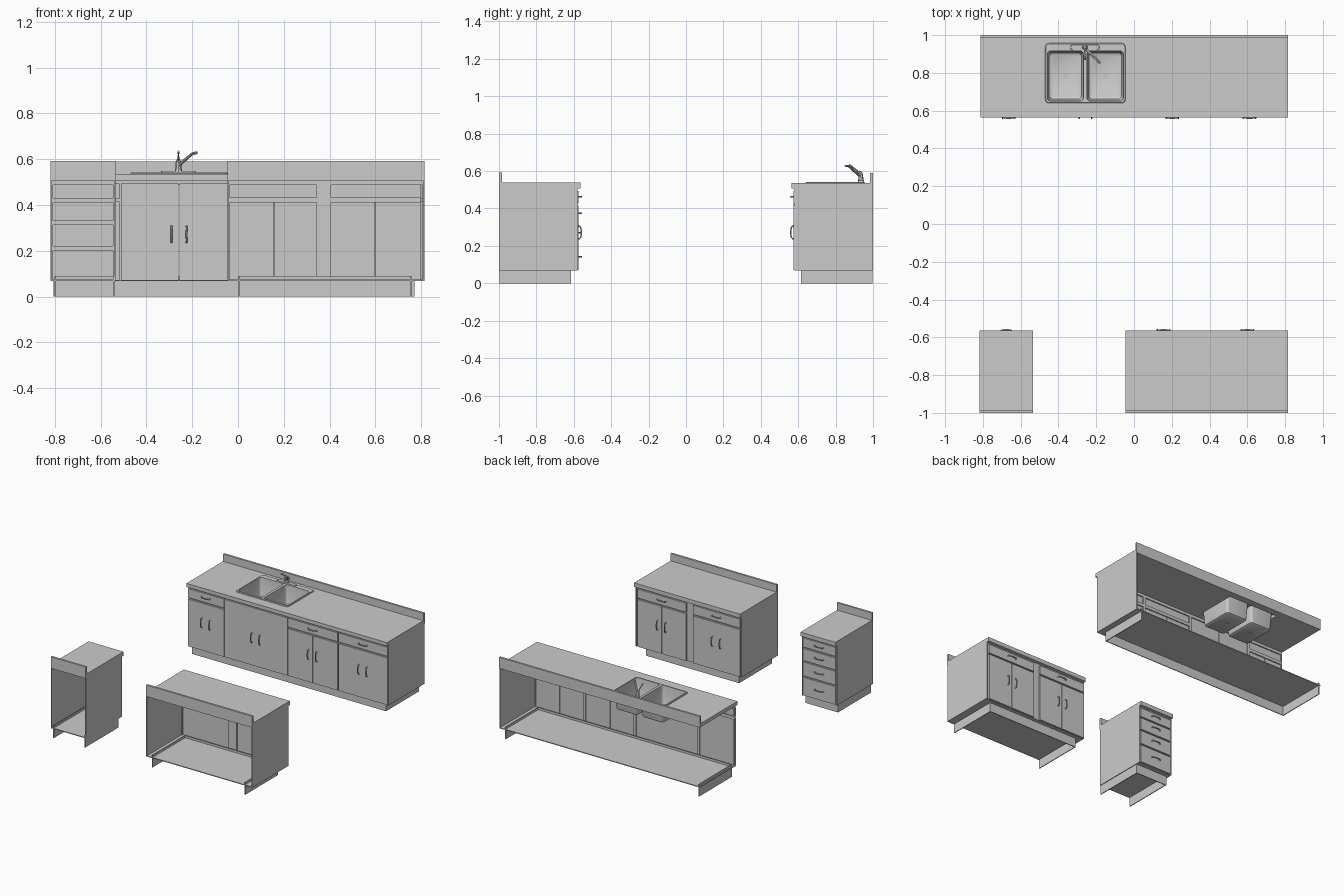
import bpy, bmesh, math

if "Cube" in bpy.data.objects:
    bpy.data.objects.remove(bpy.data.objects["Cube"])


def finish(name, bm):
    bmesh.ops.recalc_face_normals(bm, faces=bm.faces)
    me = bpy.data.meshes.new(name)
    bm.to_mesh(me)
    bm.free()
    ob = bpy.data.objects.new(name, me)
    bpy.context.collection.objects.link(ob)
    return ob


def box(name, xs, ys, zs):
    bm = bmesh.new()
    bmesh.ops.create_cube(bm, size=1)
    for v in bm.verts:
        v.co = [(min(r) + max(r)) / 2 + c * abs(r[1] - r[0]) for c, r in zip(v.co, (xs, ys, zs))]
    return finish(name, bm)


def tube(name, pts, radii):
    cu = bpy.data.curves.new(name, 'CURVE')
    cu.dimensions = '3D'
    cu.bevel_depth = 1.0
    cu.bevel_resolution = 2
    cu.use_fill_caps = True
    sp = cu.splines.new('POLY')
    sp.points.add(len(pts) - 1)
    for p, co, r in zip(sp.points, pts, radii):
        p.co = (*co, 1)
        p.radius = r
    ob = bpy.data.objects.new(name, cu)
    bpy.context.collection.objects.link(ob)
    bpy.ops.object.select_all(action='DESELECT')
    ob.select_set(True)
    bpy.context.view_layer.objects.active = ob
    bpy.ops.object.convert(target='MESH')
    bpy.ops.object.shade_smooth_by_angle()
    return bpy.context.object


def ring(x0, x1, y0, y1, z, r, n=4):
    pts = []
    for k, (cx, cy) in enumerate(((x1 - r, y1 - r), (x0 + r, y1 - r), (x0 + r, y0 + r), (x1 - r, y0 + r))):
        for i in range(n + 1):
            a = math.pi / 2 * (k + i / n)
            pts.append((cx + r * math.cos(a), cy + r * math.sin(a), z))
    return pts


def loft(name, rings, cap_first=True, cap_last=True):
    bm = bmesh.new()
    vs = [[bm.verts.new(p) for p in r] for r in rings]
    n = len(vs[0])
    for a, b in zip(vs, vs[1:]):
        for i in range(n):
            bm.faces.new((a[i], a[(i + 1) % n], b[(i + 1) % n], b[i]))
    if cap_first:
        bm.faces.new(vs[0])
    if cap_last:
        bm.faces.new(vs[-1])
    return finish(name, bm)


def cut(ob, cutter):
    m = ob.modifiers.new('opening', 'BOOLEAN')
    m.operation = 'DIFFERENCE'
    m.solver = 'EXACT'
    m.object = cutter
    bpy.context.view_layer.objects.active = ob
    bpy.ops.object.modifier_apply(modifier=m.name)
    bpy.data.objects.remove(cutter)


def handle(name, x, z, yface, s, vertical):
    pts, L = [], 0.034
    for u, d in ((-L, 0), (-L, .006), (-L * .75, .013), (-L * .3, .016), (L * .3, .016), (L * .75, .013), (L, .006), (L, 0)):
        pts.append((x, yface + s * d, z + u) if vertical else (x + u, yface + s * d, z))
    tube(name, pts, [.005, .0035, .0035, .004, .004, .0035, .0035, .005])


# Cabinet run: s is the facing direction along y, d the depth measured from the wall
def cabinet(name, x0, x1, s, side_xs, toe, bays, ztop=0.538):
    Y = lambda d: s * (d - 1)
    t, zb, zc = 0.006, 0.068, 0.508
    body, face = 0.412, 0.424
    counter = box(name + '_countertop', (x0, x1), (Y(0), Y(0.437)), (zc, ztop))
    box(name + '_backsplash', (x0, x1), (Y(0), Y(0.015)), (ztop, ztop + 0.054))
    box(name + '_floor', (x0, x1), (Y(0.001), Y(body)), (zb, zb + t))
    for x in side_xs:
        xi = x + t if x < (x0 + x1) / 2 else x - t
        box(name + '_side', (x, xi), (Y(0.001), Y(face - .003)), (zb, zc))
    # toe kick, open to the wall
    a, b = toe
    box(name + '_toe_front', (a, b), (Y(0.379), Y(0.385)), (0, 0.09))
    for p, q in ((a, a + t), (b - t, b)):
        box(name + '_toe_side', (p, q), (Y(0.003), Y(0.385)), (0, 0.09))
    # face frame
    fr = (Y(body - .008), Y(body))
    box(name + '_top_rail', (x0, x1), fr, (0.487, zc))
    edges = [x0] + [(p[1] + q[0]) / 2 for p, q in zip(bays, bays[1:])] + [x1]
    for i, e in enumerate(edges):
        w = 0.01
        if 0 < i < len(edges) - 1:
            w = max(w, (bays[i][0] - bays[i - 1][1]) / 2 + .005)
        box(name + '_stile', (max(x0, e - w), min(x1, e + w)), fr, (zb, zc))
    # drawers and doors
    ys, yf = (Y(body), Y(face)), Y(face)
    for p, q, kind in bays:
        top = 0.493
        if kind == 'drawers':
            for z0, z1 in ((.427, .493), (.328, .416), (.216, .317), (.073, .205)):
                box(name + '_drawer', (p, q), ys, (z0, z1))
                handle(name + '_drawer_handle', (p + q) / 2, (z0 + z1) / 2 + .003, yf, s, False)
            for z in (.4215, .3225, .2105):
                box(name + '_rail', (p, q), fr, (z - .01, z + .01))
            continue
        if kind == 'drawer_doors':
            box(name + '_drawer', (p, q), ys, (.427, top))
            handle(name + '_drawer_handle', (p + q) / 2, .462, yf, s, False)
            box(name + '_rail', (p, q), fr, (.41, .433))
            top = .416
        m = (p + q) / 2
        for c0, c1, hx in ((p, m - .0015, m - .033), (m + .0015, q, m + .033)):
            box(name + '_door', (c0, c1), ys, (.07, top))
            handle(name + '_door_handle', hx, .272, yf, s, True)
    return counter


counter = cabinet('sink_run', -.812, .815, -1, [.815], (-.805, .77),
                  [(-.808, -.518, 'drawer_doors'), (-.512, -.003, 'doors'),
                   (.002, .403, 'drawer_doors'), (.412, .81, 'drawer_doors')], 0.535)
cabinet('double_base', -.045, .815, 1, [-.045, .815], (0, .757),
        [(-.035, .347, 'drawer_doors'), (.402, .798, 'drawer_doors')])
cabinet('drawer_base', -.818, -.535, 1, [-.818, -.535], (-.802, -.54),
        [(-.808, -.545, 'drawers')])

# Double sink dropped into the countertop
cut(counter, box('sink_cutter', (-.463, -.052), (.647, .948), (.4, .6)))
X0, X1, Y0, Y1 = -.47, -.045, .64, .957
rim = loft('sink_rim', [ring(X0, X1, Y0, Y1, .533, .02), ring(X0, X1, Y0, Y1, .538, .02),
                        ring(X0 + .003, X1 - .003, Y0 + .003, Y1 - .003, .542, .018)])
for p, q in ((-.459, -.268), (-.249, -.056)):
    b0, b1 = .651, .916
    cut(rim, loft('bowl_cutter', [ring(p, q, b0, b1, .5, .018), ring(p, q, b0, b1, .58, .018)]))
    bowl = loft('sink_bowl', [ring(p, q, b0, b1, .541, .018),
                              ring(p + .007, q - .007, b0 + .007, b1 - .007, .42, .02),
                              ring(p + .010, q - .010, b0 + .010, b1 - .010, .411, .02),
                              ring(p + .020, q - .020, b0 + .020, b1 - .020, .405, .015)], False, True)
    bpy.context.view_layer.objects.active = bowl
    bpy.ops.object.select_all(action='DESELECT')
    bowl.select_set(True)
    bpy.ops.object.shade_smooth_by_angle()
    cx = (p + q) / 2
    tube('sink_drain', [(cx, .785, .403), (cx, .785, .4065)], [.018, .018])

# Faucet
fx, fy = -.26, .935
loft('faucet_plate', [ring(fx - .077, fx + .077, fy - .015, fy + .015, .54, .013),
                      ring(fx - .075, fx + .075, fy - .013, fy + .013, .549, .011)])
tube('faucet_body', [(fx, fy, .545), (fx, fy, .565), (fx, fy - .003, .585), (fx, fy - .01, .598)],
     [.016, .013, .013, .008])
tube('faucet_spout', [(fx, fy - .005, .573), (fx + .058, fy - .06, .622), (fx + .065, fy - .067, .626),
                      (fx + .08, fy - .083, .628)], [.008, .006, .006, .006])
tube('faucet_lever', [(fx, fy - .005, .592), (fx, fy - .045, .622), (fx, fy - .05, .626), (fx, fy - .065, .633)],
     [.004, .003, .005, .005])
